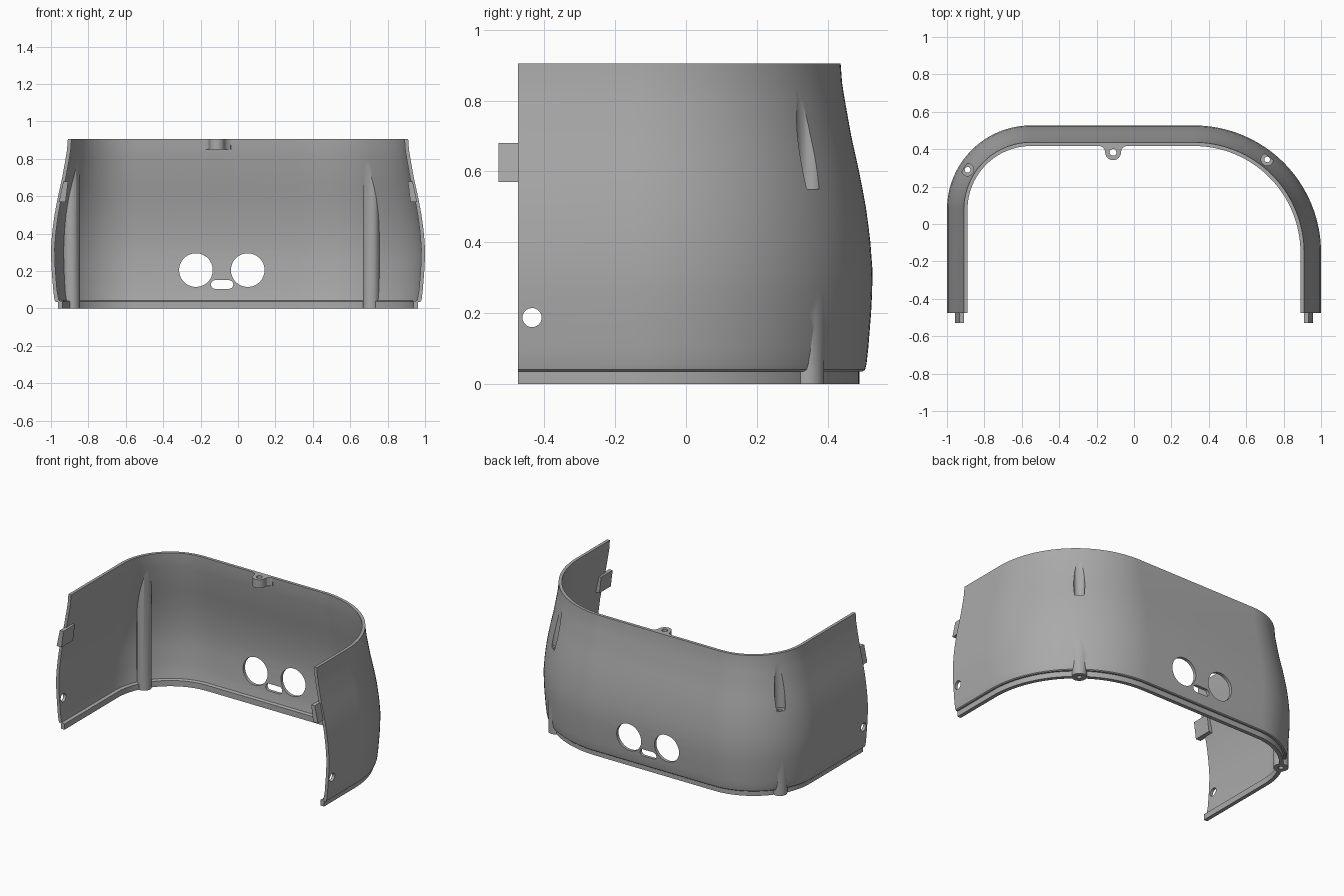
import bpy, bmesh, math
from mathutils import Vector

if "Cube" in bpy.data.objects:
    bpy.data.objects.remove(bpy.data.objects["Cube"], do_unlink=True)

GREY = (0.4, 0.4, 0.4, 1)
mat = bpy.data.materials.new("plain grey")
mat.use_nodes = True
mat.diffuse_color = GREY
mat.node_tree.nodes["Principled BSDF"].inputs["Base Color"].default_value = GREY

FRONT, BACK, TOP, WALL = -0.475, 0.527, 0.905, 0.02
# Inset of the outer skin at each height, from the top down
SKIN = [(0.09, TOP), (0.086, 0.85), (0.078, 0.8), (0.069, 0.75), (0.06, 0.7), (0.049, 0.65),
        (0.038, 0.6), (0.028, 0.55), (0.019, 0.5), (0.012, 0.45), (0.006, 0.4), (0, 0.32)]
LOWER = [(0.001, 0.26), (0.004, 0.2), (0.008, 0.15), (0.012, 0.1), (0.017, 0.055)]


def make(name, bm):
    bmesh.ops.recalc_face_normals(bm, faces=bm.faces)
    me = bpy.data.meshes.new(name)
    bm.to_mesh(me)
    bm.free()
    me.materials.append(mat)
    ob = bpy.data.objects.new(name, me)
    bpy.context.collection.objects.link(ob)
    return ob


def footprint(inset):
    """U-shaped plan: a wide bend on the left, a tighter one on the right."""
    pts = [(1 - inset, FRONT)]
    for r, sx, a0 in ((0.68, 1, 0), (0.45, -1, 90)):
        cx, cy = sx * (1 - r), BACK - r
        for i in range(33):
            a = math.radians(a0 + 90 * i / 32)
            pts.append((cx + (r - inset) * math.cos(a), cy + (r - inset) * math.sin(a)))
    return pts + [(inset - 1, FRONT)]


def sweep(name, profile):
    """Carry a closed (inset, height) section round the footprint."""
    bm = bmesh.new()
    rows = [[bm.verts.new((x, y, z)) for x, y in footprint(o)] for o, z in profile]
    for a, b in zip(rows, rows[1:] + rows[:1]):
        for i in range(len(a) - 1):
            bm.faces.new((a[i], a[i + 1], b[i + 1], b[i]))
    for end in (0, -1):
        bm.faces.new([r[end] for r in rows])
    return make(name, bm)


def prism(name, pts, depth):
    """Extrude a planar outline along a vector."""
    bm = bmesh.new()
    face = bm.faces.new([bm.verts.new(p) for p in pts])
    new = bmesh.ops.extrude_face_region(bm, geom=[face])["geom"]
    bmesh.ops.translate(bm, vec=Vector(depth),
                        verts=[v for v in new if isinstance(v, bmesh.types.BMVert)])
    return make(name, bm)


def rod(name, x, y, r, z0, z1):
    pts = [(x + r * math.cos(i * math.tau / 32), y + r * math.sin(i * math.tau / 32), z0)
           for i in range(32)]
    return prism(name, pts, (0, 0, z1 - z0))


def combine(ob, other, op):
    mod = ob.modifiers.new(op.lower(), "BOOLEAN")
    mod.operation, mod.solver, mod.object = op, "EXACT", other
    bpy.context.view_layer.objects.active = ob
    bpy.ops.object.modifier_apply(modifier=mod.name)
    bpy.data.objects.remove(other, do_unlink=True)


def stadium(x0, x1, z, r):
    """Outline on the back plane; a circle when both ends coincide."""
    pts = []
    for i in range(40):
        a = math.radians(-90 + 360 * (i + 0.5) / 40)
        pts.append(((x1 if i < 20 else x0) + r * math.cos(a), 0.3, z + r * math.sin(a)))
    return pts


# Curved wall with a rebated lip along the bottom
outer = SKIN + LOWER
lip = [(0.021, 0.04), (0.027, 0.035), (0.037, 0.035), (0.037, 0), (0.062, 0), (0.062, 0.038)]
inner = [(o + WALL, z) for o, z in reversed(outer)]
inner[0] = (0.042, 0.043)
shell = sweep("curved_shell", outer + lip + inner)

# Screw columns, trimmed to the skin above and standing proud at the foot
for x, y in ((0.712, 0.345), (-0.89, 0.29)):
    column = rod("column", x, y, 0.045, 0, 0.89)
    envelope = sweep("envelope", [(o + 0.003, z) for o, z in SKIN]
                     + [(-0.05, 0.3), (-0.05, -0.1), (0.25, -0.1), (0.25, TOP)])
    combine(column, envelope, "INTERSECT")
    combine(shell, column, "UNION")
    combine(shell, rod("recess", x, y, 0.033, 0.55, 1), "DIFFERENCE")
    combine(shell, rod("bore", x, y, 0.015, -0.1, 1), "DIFFERENCE")

# Two round ports and a small slot in the back
for x0, x1, z, r in ((-0.225, -0.225, 0.205, 0.09), (0.052, 0.052, 0.205, 0.09),
                     (-0.122, -0.048, 0.128, 0.023)):
    combine(shell, prism("port", stadium(x0, x1, z, r), (0, 0.4, 0)), "DIFFERENCE")

# Pin hole through both front ends
pin = [(-1.2, -0.435 + 0.027 * math.cos(i * math.tau / 28),
        0.187 + 0.027 * math.sin(i * math.tau / 28)) for i in range(28)]
combine(shell, prism("pin_hole", pin, (2.4, 0, 0)), "DIFFERENCE")

# Lug with a screw eye at the top of the back
half = [(0.075, 0.428), (0.073, 0.418), (0.058, 0.412), (0.046, 0.4)]
half += [(0.042 * math.cos(a), 0.383 - 0.042 * math.sin(a))
         for a in (i * math.pi / 20 for i in range(10))]
outline = half + [(0, 0.341)] + [(-x, y) for x, y in reversed(half)]
lug = prism("screw_lug", [(x - 0.112, y, 0.85) for x, y in outline], (0, 0, TOP - 0.85))
combine(lug, rod("eye", -0.112, 0.383, 0.018, 0.8, 1), "DIFFERENCE")

# Snap tabs leaning with the wall at both front ends
tabs = []
for side, s in (("left", 1), ("right", -1)):
    section = [(0.957, 0.57), (0.922, 0.57), (0.908, 0.68), (0.934, 0.68)]
    tabs.append(prism(side + "_snap_tab", [(s * x, -0.53, z) for x, z in section],
                      (0, 0.12, 0)))

for ob in [shell, lug] + tabs:
    bpy.ops.object.select_all(action="DESELECT")
    ob.select_set(True)
    bpy.context.view_layer.objects.active = ob
    bpy.ops.object.shade_smooth_by_angle(angle=math.radians(30))
